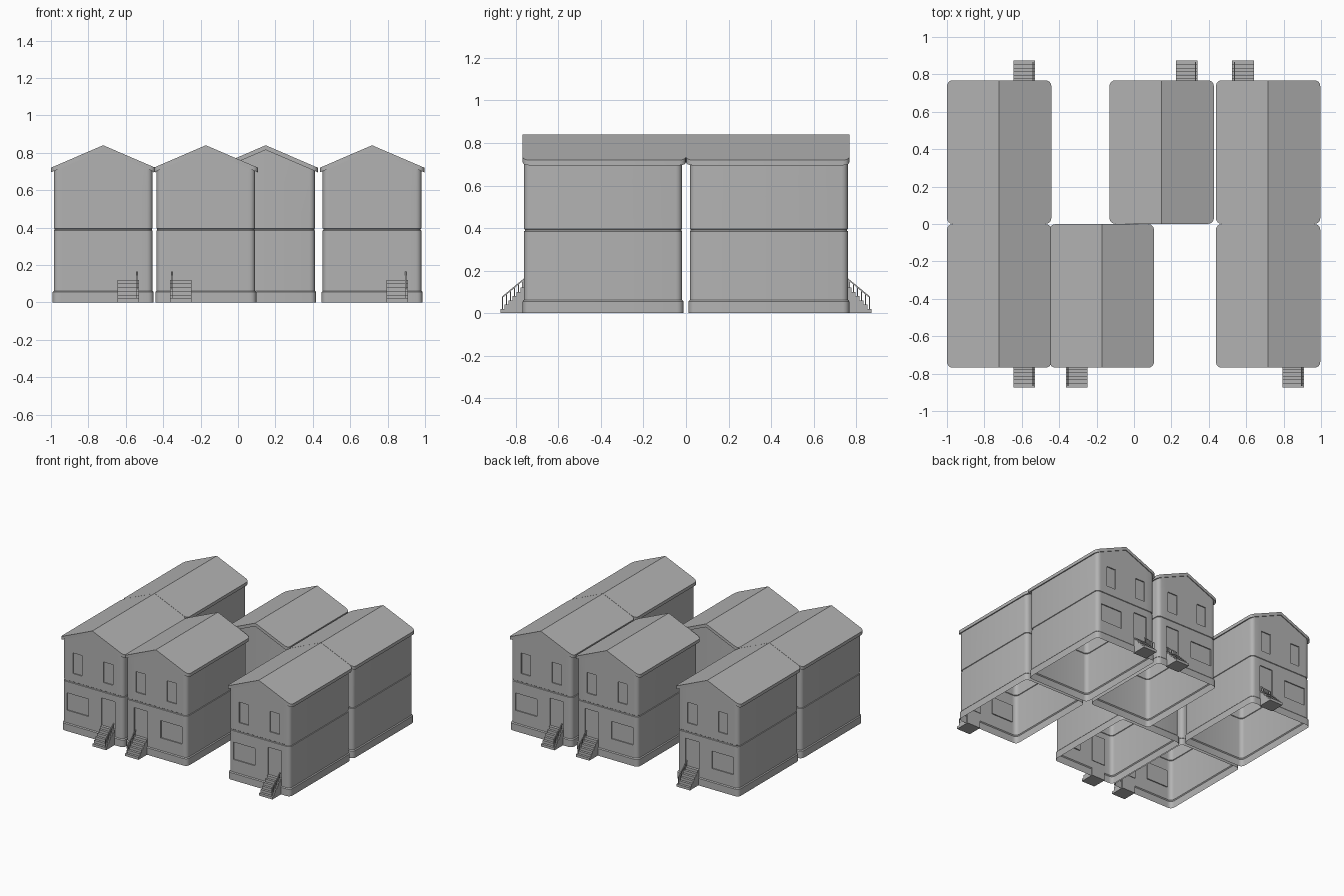
import bpy, bmesh, math
from mathutils import Vector, Matrix

cube = bpy.data.objects.get("Cube")
if cube:
    bpy.data.objects.remove(cube, do_unlink=True)

grey = bpy.data.materials.new("plain grey")
grey.use_nodes = True
colour = (0.45, 0.45, 0.45, 1)
grey.diffuse_color = colour
grey.node_tree.nodes["Principled BSDF"].inputs["Base Color"].default_value = colour

SLOPE, FRONT, BACK = 0.43, -0.762, -0.018
DOOR = (0.076, 0.192, 0.12, 0.335)
OPENINGS = [DOOR, (-0.223, -0.038, 0.16, 0.295),
            (-0.173, -0.092, 0.46, 0.62), (0.092, 0.175, 0.46, 0.62)]


def ring(half, y0, y1, radius, steps=4):
    """Rounded rectangle with a point on the ridge line at each end."""
    pts = [(0, y0)]
    corners = [(1, y0 + radius, -90), (1, y1 - radius, 0),
               (-1, y1 - radius, 90), (-1, y0 + radius, 180)]
    for i, (side, cy, start) in enumerate(corners):
        if i == 2:
            pts.append((0, y1))
        for s in range(steps + 1):
            a = math.radians(start + 90 * s / steps)
            pts.append((side * (half - radius) + radius * math.cos(a),
                        cy + radius * math.sin(a)))
    return pts


def loft(bm, rings):
    loops = [[bm.verts.new(p) for p in r] for r in rings]
    for low, high in zip(loops, loops[1:]):
        for i in range(len(low)):
            j = (i + 1) % len(low)
            bm.faces.new((low[i], low[j], high[j], high[i]))
    return loops


def pitched(pts, ridge):
    return [(x, y, ridge - SLOPE * abs(x)) for x, y in pts]


def prism(bm, profile, x0, x1):
    """Extrude a (y, z) outline across x."""
    a, b = ([bm.verts.new((x, y, z)) for y, z in profile] for x in (x0, x1))
    bm.faces.new(a)
    bm.faces.new(b[::-1])
    for i in range(len(a)):
        j = (i + 1) % len(a)
        bm.faces.new((a[i], b[i], b[j], a[j]))


def finish(bm, name, place, closed=True):
    if closed:
        bmesh.ops.recalc_face_normals(bm, faces=bm.faces)
    bm.transform(place)
    if place.determinant() < 0:
        bmesh.ops.reverse_faces(bm, faces=bm.faces)
    mesh = bpy.data.meshes.new(name)
    bm.to_mesh(mesh)
    bm.free()
    mesh.materials.append(grey)
    obj = bpy.data.objects.new(name, mesh)
    bpy.context.collection.objects.link(obj)
    bpy.ops.object.select_all(action='DESELECT')
    bpy.context.view_layer.objects.active = obj
    obj.select_set(True)
    bpy.ops.object.shade_smooth_by_angle(angle=math.radians(30))


def walls(place):
    # Open-bottomed shell with a plinth, a floor groove and gable tops
    bm = bmesh.new()
    levels = [(0, 0.006), (0.055, 0.006), (0.062, 0), (0.384, 0),
              (0.387, -0.004), (0.393, -0.004), (0.396, 0)]
    rings = [[(x, y, z) for x, y in ring(0.264 + g, FRONT - g, BACK + g, 0.03)]
             for z, g in levels]
    loft(bm, rings + [pitched(ring(0.264, FRONT, BACK, 0.03), 0.825)])
    # Recessed door and windows
    bm.normal_update()
    for axis, cuts in ((0, {v for o in OPENINGS for v in o[:2]}),
                       (2, {v for o in OPENINGS for v in o[2:]})):
        for cut in cuts:
            faces = [f for f in bm.faces if f.normal.y < -0.99]
            geom = set(faces) | {e for f in faces for e in f.edges} | {v for f in faces for v in f.verts}
            co, no = Vector(), Vector()
            co[axis], no[axis] = cut, 1
            bmesh.ops.bisect_plane(bm, geom=list(geom), plane_co=co, plane_no=no)
            bm.normal_update()
    for x0, x1, z0, z1 in OPENINGS:
        picked = []
        for f in bm.faces:
            c = f.calc_center_median()
            if f.normal.y < -0.9 and x0 < c.x < x1 and z0 < c.z < z1:
                picked.append(f)
        new = bmesh.ops.extrude_face_region(bm, geom=picked)["geom"]
        moved = [v for v in new if isinstance(v, bmesh.types.BMVert)]
        bmesh.ops.translate(bm, verts=moved, vec=(0, 0.008, 0))
        old = [f for f in picked if f.is_valid]
        if old:
            bmesh.ops.delete(bm, geom=old, context='FACES')
    finish(bm, "house_walls", place, closed=False)


def roof(place):
    # Pitched slab with rounded corners
    bm = bmesh.new()
    pts = ring(0.279, -0.768, -0.001, 0.03)
    low, high = loft(bm, [pitched(pts, 0.815), pitched(pts, 0.84)])
    half = len(pts) // 2
    for loop in (low, high):
        bm.faces.new(loop[:half + 1])
        bm.faces.new(loop[half:] + loop[:1])
    finish(bm, "house_roof", place)


def stairs(place):
    # Solid steps in front of the door
    count, run, top = 6, 0.115, 0.12
    y_wall = FRONT + 0.004
    outline = [(y_wall, 0), (y_wall, top)]
    for i in range(count):
        y = y_wall - run * (i + 1) / count
        outline += [(y, top * (count - i) / count), (y, top * (count - i - 1) / count)]
    bm = bmesh.new()
    prism(bm, outline[:-1] + [outline[-1]], DOOR[0], DOOR[1])
    finish(bm, "front_steps", place)
    # Handrail with a post on every step
    bm = bmesh.new()
    y0, y1, z0, z1 = y_wall - 0.002, y_wall - run + 0.008, 0.165, 0.078
    prism(bm, [(y0, z0 - 0.008), (y0, z0), (y1, z1), (y1, z1 - 0.008)], 0.177, 0.183)
    for i in range(count):
        y = y_wall - run * (i + 0.5) / count
        z = z0 + (z1 - z0) * (y - y0) / (y1 - y0) - 0.004
        foot = top * (count - i) / count - 0.01
        prism(bm, [(y - 0.0025, foot), (y - 0.0025, z), (y + 0.0025, z), (y + 0.0025, foot)],
              0.178, 0.182)
    finish(bm, "step_handrail", place)


# Centre, left-right flip and facing of each house
HOUSES = [(-0.721, 1, 1), (-0.172, -1, 1), (0.717, 1, 1),
          (-0.721, 1, -1), (0.148, 1, -1), (0.717, -1, -1)]
for cx, flip, facing in HOUSES:
    place = Matrix.Translation((cx, 0, 0)) @ Matrix.Diagonal((flip, facing, 1, 1))
    walls(place)
    roof(place)
    stairs(place)
